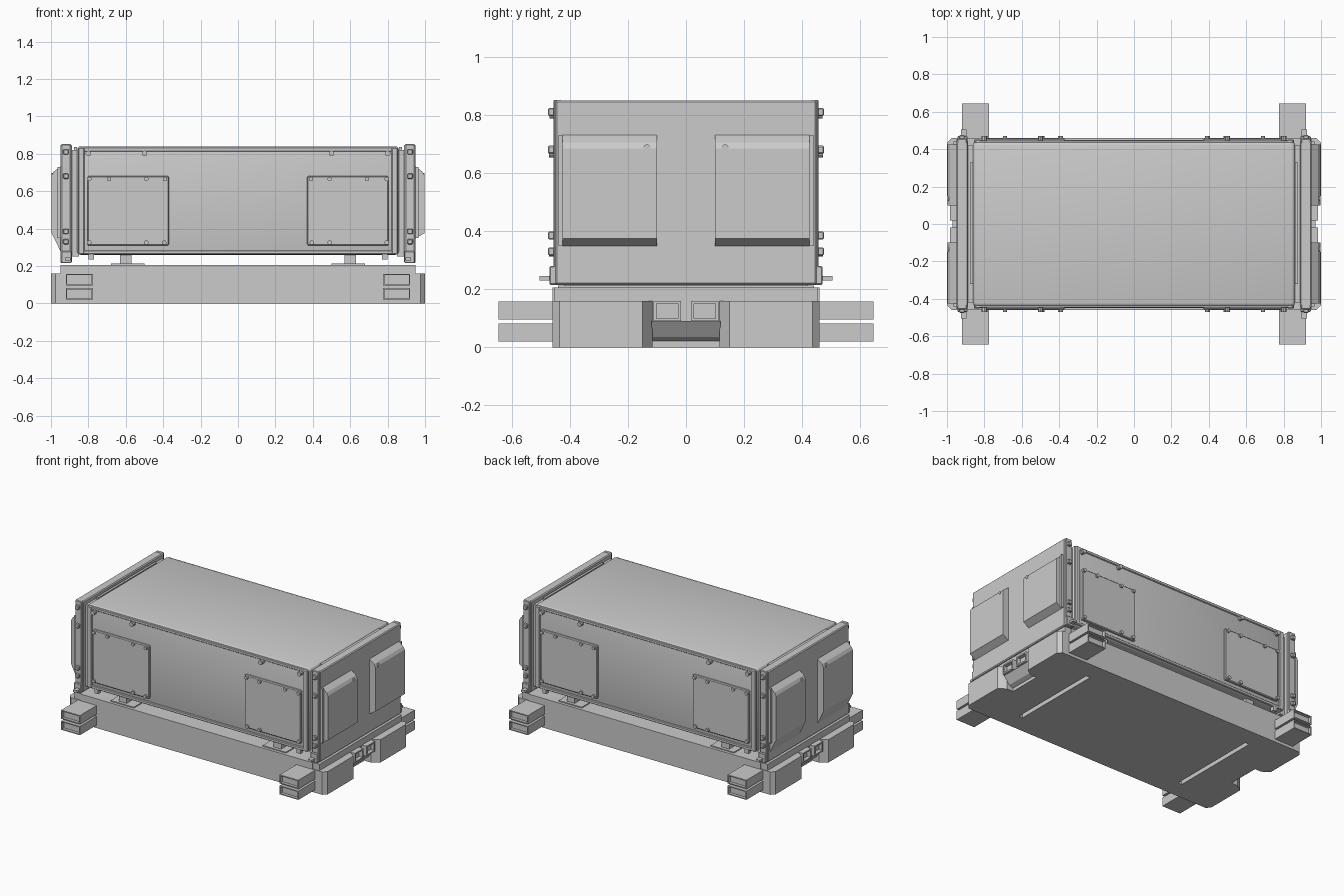
import bpy, bmesh
from mathutils import Matrix

if "Cube" in bpy.data.objects:
    bpy.data.objects.remove(bpy.data.objects["Cube"])


def finish(name, bm, bevel=0.0, segs=1):
    bmesh.ops.recalc_face_normals(bm, faces=bm.faces)
    if bevel:
        bmesh.ops.bevel(bm, geom=bm.edges[:], offset=bevel, segments=segs,
                        affect='EDGES', profile=0.5)
    me = bpy.data.meshes.new(name)
    bm.to_mesh(me)
    bm.free()
    ob = bpy.data.objects.new(name, me)
    bpy.context.collection.objects.link(ob)
    return ob


def box(name, x, y, z, bevel=0.0, segs=1, pocket=None, wall=0.012, depth=0.04):
    """Box between limits; pocket = direction of a face to hollow out."""
    bm = bmesh.new()
    bmesh.ops.create_cube(bm, size=1)
    for v in bm.verts:
        for i, lim in enumerate((x, y, z)):
            lo, hi = min(lim), max(lim)
            v.co[i] = lo if v.co[i] < 0 else hi
    bm.normal_update()
    if pocket:
        axis, sign = pocket
        f = [f for f in bm.faces if f.normal[axis] * sign > 0.9]
        bmesh.ops.inset_region(bm, faces=f, thickness=wall)
        r = bmesh.ops.extrude_face_region(bm, geom=f)
        bmesh.ops.delete(bm, geom=f, context='FACES')
        for v in [g for g in r['geom'] if isinstance(g, bmesh.types.BMVert)]:
            v.co[axis] -= sign * depth
    return finish(name, bm, bevel, segs)


def prism(name, pts, axis, lo, hi):
    """Extrude a profile along an axis ('y': pts are x,z; 'z': pts are x,y)."""
    bm = bmesh.new()
    place = (lambda a, b, t: (a, t, b)) if axis == 'y' else (lambda a, b, t: (a, b, t))
    f = bm.faces.new([bm.verts.new(place(a, b, lo)) for a, b in pts])
    r = bmesh.ops.extrude_face_region(bm, geom=[f])
    for v in r['geom']:
        if isinstance(v, bmesh.types.BMVert):
            v.co[1 if axis == 'y' else 2] = hi
    return finish(name, bm)


def pin(name, c, r, length, axis):
    bm = bmesh.new()
    bmesh.ops.create_cone(bm, cap_ends=True, segments=10, radius1=r, radius2=r, depth=length)
    rot = Matrix.Rotation(1.5707963, 4, 'X' if axis == 'y' else 'Y')
    bmesh.ops.transform(bm, matrix=Matrix.Translation(c) @ rot, verts=bm.verts)
    return finish(name, bm)


S = (-1, 1)

# skid base with shallow slots underneath
base = box("base", (-0.9, 0.9), (-0.46, 0.46), (0, 0.205))
cutter = None
for s in S:
    c = box("slot_cutter", (s * 0.64, s * 0.67), (-0.33, 0.33), (-0.05, 0.03))
    c.hide_render = True
    c.hide_viewport = True
    m = base.modifiers.new("slot", 'BOOLEAN')
    m.object = c
    m.solver = 'EXACT'

# base ends: upper ledge, split bumpers, centre socket plate, sloped apron
for s in S:
    box("base_end_ledge", (s * 0.895, s * 0.95), (-0.455, 0.455), (0.155, 0.205))
    for t in S:
        prism("bumper", [(s * 0.895, t * 0.46), (s * 0.975, t * 0.46), (s * 1.0, t * 0.435),
                         (s * 1.0, t * 0.15), (s * 0.95, t * 0.115), (s * 0.895, t * 0.115)],
              'z', 0, 0.16)
        box("end_socket", (s * 0.94, s * 0.985), (t * 0.018, t * 0.112), (0.09, 0.16),
            pocket=(0, s), wall=0.014, depth=0.025)
    prism("end_apron", [(s * 0.895, 0.09), (s * 0.97, 0.09), (s * 0.93, 0.035), (s * 0.895, 0.02)],
          'y', -0.118, 0.118)
    box("socket_backing", (s * 0.895, s * 0.945), (-0.118, 0.118), (0.085, 0.158))

# paired hollow outriggers at the four corners
for s in S:
    for t in S:
        for z in ((0.02, 0.082), (0.096, 0.158)):
            box("outrigger", (s * 0.775, s * 0.92), (t * 0.44, t * 0.645), z,
                pocket=(1, t), wall=0.01, depth=0.02)

# support blocks between base and container
for s in S:
    box("cross_support", (s * 0.57, s * 0.63), (-0.42, 0.42), (0.2, 0.27))
    box("support_pad", (s * 0.5, s * 0.68), (-0.44, 0.44), (0.2, 0.212))

# container body with rounded edges
body = box("container_body", (-0.86, 0.86), (-0.44, 0.44), (0.26, 0.84), 0.018, 3)

# end walls: infill, end frame slab, corner posts, roof seam strip
for s in S:
    box("end_infill", (s * 0.85, s * 0.9), (-0.42, 0.42), (0.25, 0.82))
    box("end_frame", (s * 0.888, s * 0.95), (-0.45, 0.45), (0.215, 0.85), 0.006)
    box("roof_seam", (s * 0.862, s * 0.878), (-0.32, 0.33), (0.81, 0.836))
    for t in S:
        box("corner_post", (s * 0.893, s * 0.945), (t * 0.43, t * 0.457), (0.22, 0.852), 0.004)
        # post hinges and lower latch
        for z in (0.81, 0.68, 0.385, 0.33):
            box("post_hinge", (s * 0.905, s * 0.935), (t * 0.45, t * 0.475),
                (z - 0.014, z + 0.014), 0.004)
        box("post_latch", (s * 0.895, s * 0.925), (t * 0.44, t * 0.505), (0.23, 0.246))
        box("latch_block", (s * 0.89, s * 0.945), (t * 0.43, t * 0.47), (0.215, 0.28), 0.004)

# end doors: protruding bevelled panels, two on each end
for s in S:
    foot = 0.27 if s < 0 else 0.345
    for t in S:
        prism("end_door", [(s * 0.945, 0.735), (s * 0.985, 0.705), (s * 0.996, 0.685),
                           (s * 0.996, 0.375), (s * 0.945, foot)],
              'y', t * 0.1, t * 0.425)
        pin("door_knob", (s * 0.99, t * 0.135, 0.687), 0.012, 0.016, 'x')
        box("door_edge_strip", (s * 0.945, s * 0.965), (t * 0.425, t * 0.44), (0.35, 0.73))

# long sides: border rails, hatches and their bolts
for t in S:
    box("lower_rail", (-0.85, 0.85), (t * 0.43, t * 0.45), (0.262, 0.284), 0.004)
    box("upper_rail", (-0.85, 0.85), (t * 0.43, t * 0.447), (0.812, 0.834), 0.004)
    for s in S:
        box("side_rail", (s * 0.82, s * 0.855), (t * 0.43, t * 0.452), (0.262, 0.832), 0.005)
        box("side_hatch", (s * 0.37, s * 0.805), (t * 0.435, t * 0.457), (0.31, 0.68), 0.005)
        for x in (0.39, 0.49, 0.69, 0.795):
            pin("hatch_bolt", (s * x, t * 0.46, 0.665), 0.012, 0.022, 'y')
        for x in (0.395, 0.49, 0.795):
            pin("hatch_bolt", (s * x, t * 0.46, 0.325), 0.012, 0.022, 'y')
        for x in (0.5, 0.8):
            pin("side_lug", (s * x, t * 0.452, 0.802), 0.015, 0.035, 'y')
        box("tie_down", (s * 0.77, s * 0.8), (t * 0.42, t * 0.45), (0.235, 0.265))

# smooth the rounded body edges
bpy.ops.object.select_all(action='DESELECT')
bpy.context.view_layer.objects.active = body
body.select_set(True)
bpy.ops.object.shade_smooth_by_angle()
